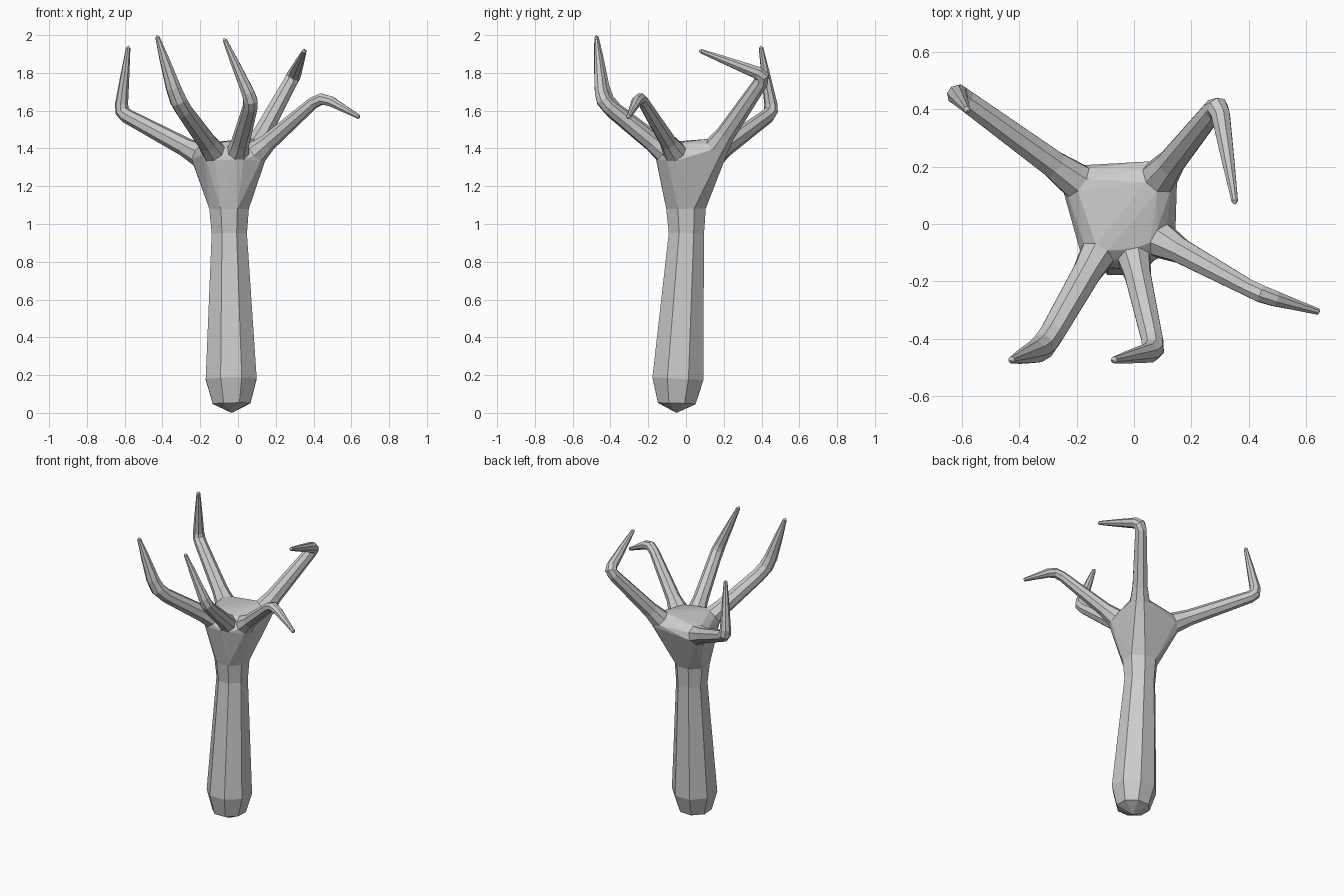
import bpy, bmesh, math
from mathutils import Vector

if "Cube" in bpy.data.objects:
    bpy.data.objects.remove(bpy.data.objects["Cube"])

SIDES = 8


def finish(bm, name):
    mesh = bpy.data.meshes.new(name)
    bm.to_mesh(mesh)
    bm.free()
    obj = bpy.data.objects.new(name, mesh)
    bpy.context.scene.collection.objects.link(obj)


def loft(name, path, up):
    """Tapered tube through (point, radius) pairs, open at the start and
    closed to a single vertex at the end. Returns the first ring."""
    pts = [Vector(p) for p, r in path]
    bm = bmesh.new()
    u = Vector(up)
    rings = []
    for i in range(len(pts) - 1):
        t = (pts[i + 1] - pts[i]).normalized()
        if i:
            t = (t + (pts[i] - pts[i - 1]).normalized()).normalized()
        u = (u - t * u.dot(t)).normalized()
        v = t.cross(u)
        ring = []
        for k in range(SIDES):
            a = 2 * math.pi * (k + 0.5) / SIDES
            ring.append(bm.verts.new(pts[i] + path[i][1] * (u * math.cos(a) + v * math.sin(a))))
        rings.append(ring)
    pole = bm.verts.new(pts[-1])
    for k in range(SIDES):
        n = (k + 1) % SIDES
        for a, b in zip(rings, rings[1:]):
            bm.faces.new((a[k], a[n], b[n], b[k]))
        bm.faces.new((rings[-1][k], rings[-1][n], pole))
    first = [v.co.copy() for v in rings[0]]
    finish(bm, name)
    return first


def branch(name, base, corner, tip, r0, r1, s):
    """Straight arm, rounded elbow, then a tapering claw-like end."""
    b, c, e = Vector(base), Vector(corner), Vector(tip)
    pre = c + (b - c).normalized() * s
    post = c + (e - c).normalized() * s
    mid = (pre + 2 * c + post) / 4
    path = [(b, r0),
            (b.lerp(pre, 0.2), r0 * 0.45 + r1 * 0.55),
            (pre, r1), (mid, r1), (post, r1 * 0.9),
            (post.lerp(e, 0.55), r1 * 0.58),
            (post.lerp(e, 0.96), 0.012),
            (e, 0)]
    return loft(name, path, (0, 0, 1))


# Trunk, from the neck down to the pointed foot
rings = [loft("trunk", [((-0.047, 0.0, 1.08), 0.113), ((-0.046, 0.002, 0.95), 0.101),
                        ((-0.036, -0.043, 0.18), 0.146), ((-0.034, -0.049, 0.05), 0.108),
                        ((-0.033, -0.05, 0.0), 0)], (1, 0, 0))]

# Five bent branches
for args in [
    ("branch_back_left", (-0.20, 0.15, 1.365), (-0.622, 0.457, 1.59), (-0.58, 0.395, 1.945), 0.066, 0.039, 0.045),
    ("branch_front_left", (-0.13, -0.11, 1.385), (-0.318, -0.437, 1.645), (-0.43, -0.475, 2.0), 0.064, 0.046, 0.08),
    ("branch_front", (0.0, -0.12, 1.385), (0.073, -0.445, 1.65), (-0.075, -0.475, 1.985), 0.06, 0.040, 0.05),
    ("branch_right", (0.10, -0.06, 1.38), (0.44, -0.245, 1.678), (0.647, -0.307, 1.563), 0.064, 0.032, 0.06),
    ("branch_back_right", (0.09, 0.165, 1.41), (0.295, 0.42, 1.785), (0.353, 0.067, 1.92), 0.066, 0.039, 0.045),
]:
    rings.append(branch(*args))

# Crown: a faceted hull joining the neck to the branch roots
bm = bmesh.new()
owner = bm.verts.layers.int.new("owner")
bulge = [Vector((-0.035 + 0.14 * math.cos(a), 0.02 + 0.14 * math.sin(a), 1.21))
         for a in (2 * math.pi * (k + 0.5) / SIDES for k in range(SIDES))]
for i, ring in enumerate(rings + [bulge]):
    for co in ring:
        bm.verts.new(co)[owner] = i
bmesh.ops.convex_hull(bm, input=bm.verts[:])
bmesh.ops.delete(bm, geom=[v for v in bm.verts if not v.link_faces], context='VERTS')
bmesh.ops.recalc_face_normals(bm, faces=bm.faces[:])
# open the hull where trunk and branches plug in
caps = [f for f in bm.faces if len({v[owner] for v in f.verts}) == 1 and f.verts[0][owner] < len(rings)]
bmesh.ops.delete(bm, geom=caps, context='FACES')
finish(bm, "crown")
